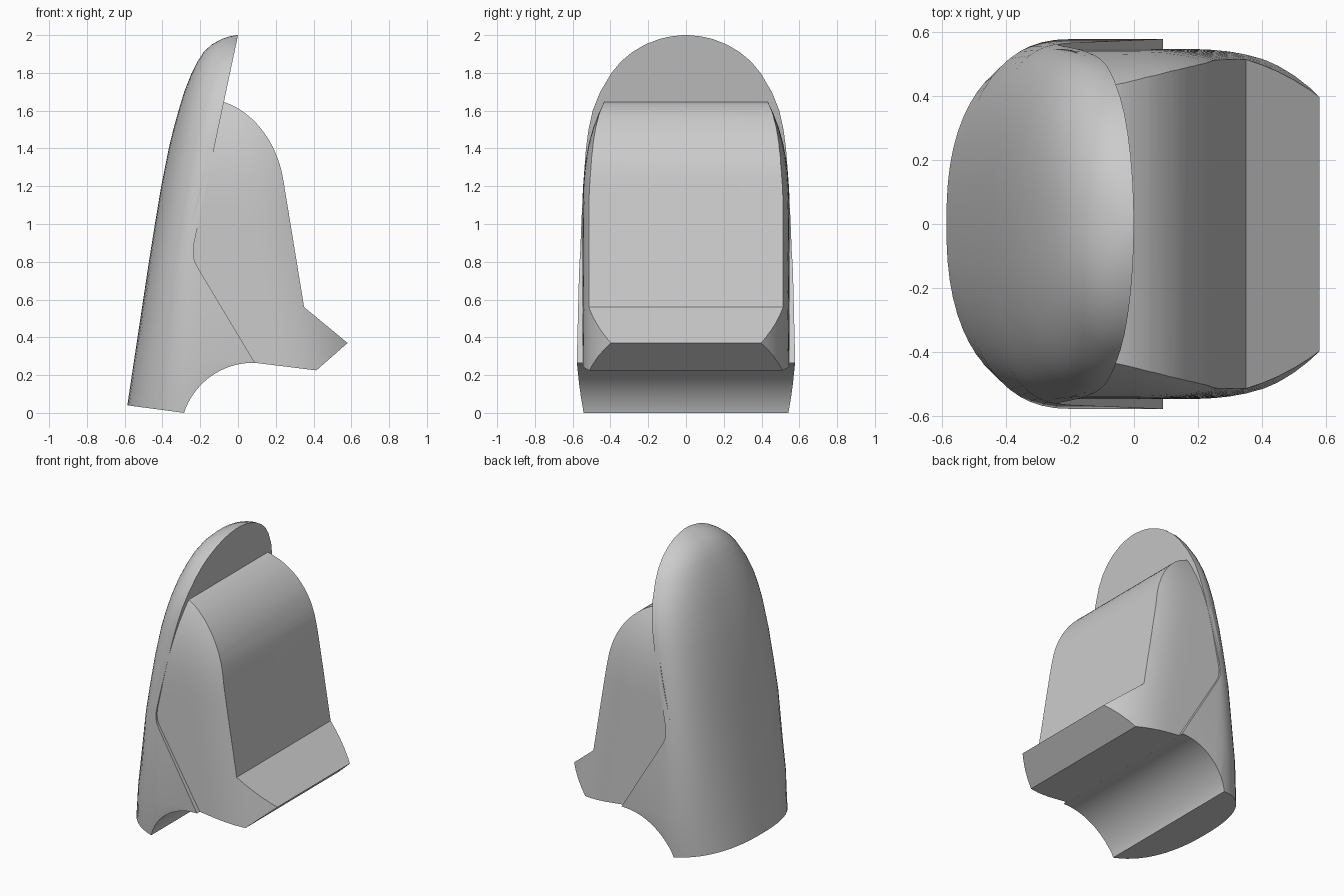
import bpy, bmesh
from math import sin, cos, pi, radians
from mathutils import Vector
from mathutils.geometry import interpolate_bezier

cube = bpy.data.objects.get("Cube")
if cube:
    bpy.data.objects.remove(cube, do_unlink=True)

grey = bpy.data.materials.new("plain grey")
grey.use_nodes = True
grey.diffuse_color = (0.6, 0.6, 0.6, 1)
grey.node_tree.nodes["Principled BSDF"].inputs["Base Color"].default_value = grey.diffuse_color


def loft(name, rings):
    """Closed solid through rings that all have the same number of points."""
    bm = bmesh.new()
    loops = [[bm.verts.new(p) for p in ring] for ring in rings]
    n = len(loops[0])
    for low, high in zip(loops, loops[1:]):
        for i in range(n):
            j = (i + 1) % n
            bm.faces.new((low[i], low[j], high[j], high[i]))
    bm.faces.new(loops[0])
    bm.faces.new(loops[-1])
    bmesh.ops.recalc_face_normals(bm, faces=bm.faces)
    mesh = bpy.data.meshes.new(name)
    bm.to_mesh(mesh)
    bm.free()
    mesh.materials.append(grey)
    obj = bpy.data.objects.new(name, mesh)
    bpy.context.collection.objects.link(obj)
    return obj


def trim(obj, outline):
    """Keep only what lies inside a side outline (x, z) extruded along y."""
    cutter = loft("cutter", [[(x, y, z) for x, z in outline] for y in (-1, 1)])
    cutter.hide_render = True
    mod = obj.modifiers.new("trim", 'BOOLEAN')
    mod.operation, mod.solver, mod.object = 'INTERSECT', 'EXACT', cutter
    bpy.ops.object.select_all(action='DESELECT')
    bpy.context.view_layer.objects.active = obj
    obj.select_set(True)
    bpy.ops.object.modifier_apply(modifier=mod.name)
    bpy.data.objects.remove(cutter, do_unlink=True)
    bpy.ops.object.shade_smooth_by_angle(angle=radians(25))


def mirrored(half, z):
    """Ring from a half section running from the back to the front."""
    return [(x, y, z) for x, y in half] + [(x, -y, z) for x, y in reversed(half)]


def curve(a, b, c, d, count):
    return [tuple(p) for p in interpolate_bezier(*map(Vector, (a, b, c, d)), count)]


# Rounded back shell: height, back x, corner depth, half width
stations = [
    (-0.05, -0.6, 0.41, 0.545), (0.27, -0.552, 0.36, 0.578), (0.8, -0.472, 0.27, 0.565),
    (1.0, -0.44, 0.26, 0.556), (1.2, -0.407, 0.255, 0.546), (1.4, -0.367, 0.25, 0.53),
    (1.5, -0.343, 0.25, 0.517), (1.6, -0.315, 0.245, 0.495), (1.7, -0.285, 0.24, 0.455),
    (1.8, -0.245, 0.22, 0.395), (1.86, -0.215, 0.2, 0.345), (1.91, -0.182, 0.18, 0.285),
    (1.95, -0.14, 0.14, 0.217), (1.98, -0.085, 0.09, 0.14), (1.993, -0.045, 0.05, 0.08),
    (2.0, -0.01, 0.02, 0.02)]


def shell_ring(z, back, depth, width, steps=16, power=2.4):
    half = []
    for i in range(1, steps + 1):
        t = pi / 2 * (i - 0.5) / (steps - 0.5)
        half.append((back + depth * (1 - max(cos(t), 0) ** (2 / power)),
                     width * sin(t) ** (2 / power)))
    return mirrored(half + [(0.3, width)], z)


shell = loft("back_shell", [shell_ring(*s) for s in stations])
arch = [(0.08 + 0.385 * cos(a), -0.12 + 0.385 * sin(a))
        for a in (radians(161.8 - 73.3 * i / 20) for i in range(21))]
elbow = curve((-0.21, 0.765), (-0.235, 0.805), (-0.243, 0.84), (-0.232, 0.9), 8)
trim(shell, [(-1, 0.095), (-0.285, 0)] + arch[1:] + elbow + [(0.021, 2.1), (-1, 2.1)])


# Front body: sides narrow toward the nose and the top
def body_width(x, z):
    ahead = x - (0.35 - 0.164 * (z - 0.56))
    nose = 1.2 * max(0, ahead + 0.25) ** 2.6
    crown = 0.42 * max(0, z - 1) ** 3
    return max(0.05, 0.547 - nose - crown)


def body_ring(z, steps=20):
    xs = [-0.35 + i / steps for i in range(steps + 1)]
    return mirrored([(x, body_width(x, z)) for x in xs], z)


body = loft("front_body", [body_ring(0.15 + 0.08 * i) for i in range(20)])
crest = curve((0.242, 1.22), (0.212, 1.43), (0.085, 1.59), (-0.07, 1.645), 16)
trim(body, [(0.09, 0.265), (0.415, 0.225), (0.58, 0.37), (0.35, 0.56)] + crest
     + [(-0.1, 1.645), (-0.27, 0.9), (-0.26, 0.78), (0.06, 0.27)])
